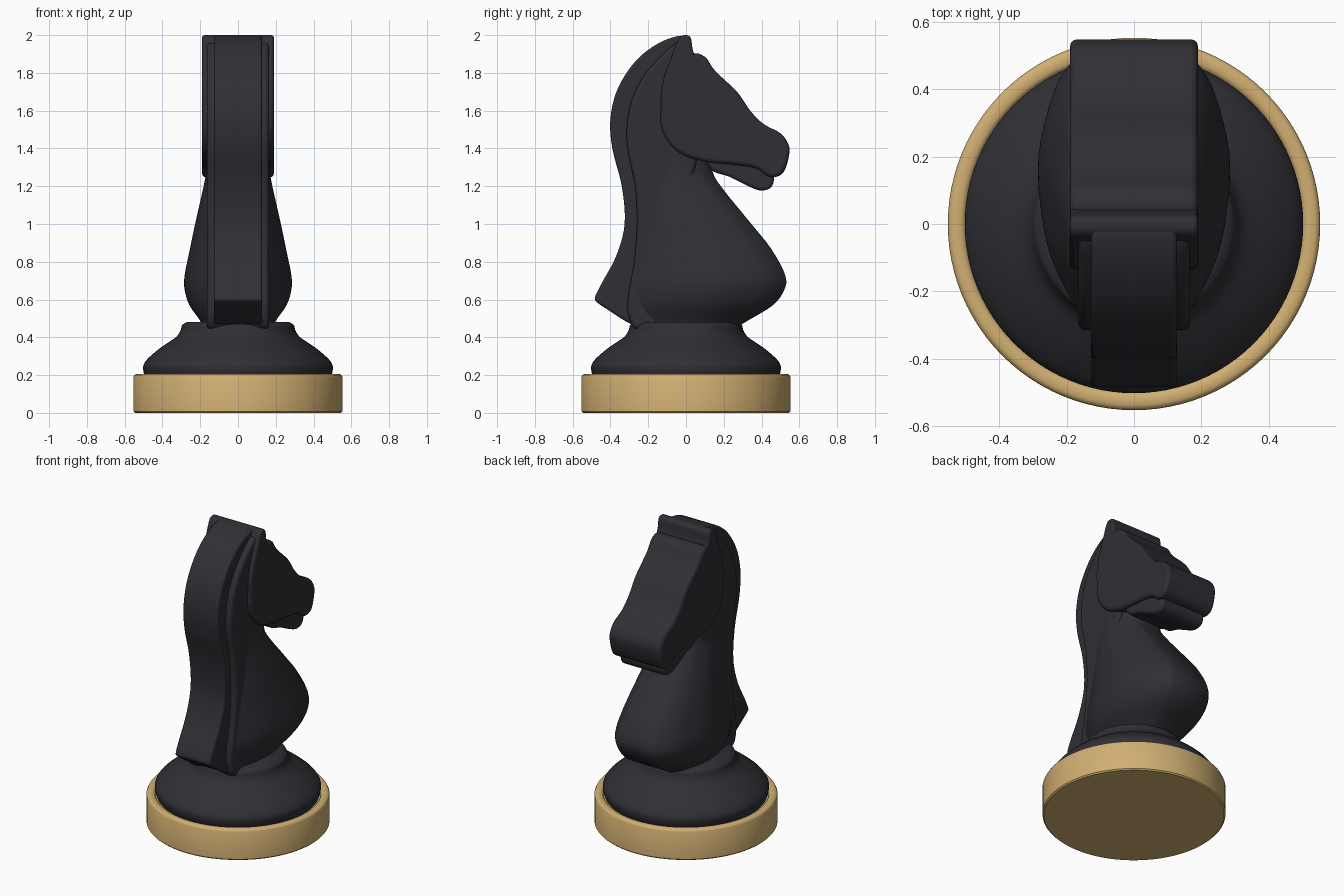
import bpy, bmesh, math
from mathutils import Vector

if "Cube" in bpy.data.objects:
    bpy.data.objects.remove(bpy.data.objects["Cube"])


def material(name, rgb):
    m = bpy.data.materials.new(name)
    m.diffuse_color = (*rgb, 1)
    m.use_nodes = True
    m.node_tree.nodes["Principled BSDF"].inputs["Base Color"].default_value = m.diffuse_color
    return m


BLACK = material("charcoal black", (0.028, 0.028, 0.035))
GOLD = material("pale gold", (0.64, 0.43, 0.17))


def spline(pts, n=5, closed=True):
    """Catmull-Rom curve through 2D points."""
    p = [Vector(q) for q in pts]
    k = len(p)
    at = (lambda i: p[i % k]) if closed else (lambda i: p[max(0, min(k - 1, i))])
    out = []
    for i in range(k if closed else k - 1):
        a, b, c, d = at(i - 1), at(i), at(i + 1), at(i + 2)
        for j in range(n):
            t = j / n
            out.append(0.5 * (2 * b + (c - a) * t + (2 * a - 5 * b + 4 * c - d) * t * t
                              + (3 * b - a - 3 * c + d) * t ** 3))
    if not closed:
        out.append(p[-1])
    return out


def finish(name, bm, mat, angle=40, bevel=0):
    bmesh.ops.recalc_face_normals(bm, faces=bm.faces[:])
    me = bpy.data.meshes.new(name)
    bm.to_mesh(me)
    bm.free()
    me.materials.append(mat)
    ob = bpy.data.objects.new(name, me)
    bpy.context.collection.objects.link(ob)
    if bevel:
        b = ob.modifiers.new("soft edges", "BEVEL")
        b.width, b.segments, b.limit_method = bevel, 3, "ANGLE"
        b.angle_limit = math.radians(60)
    bpy.ops.object.select_all(action="DESELECT")
    ob.select_set(True)
    bpy.context.view_layer.objects.active = ob
    bpy.ops.object.shade_smooth_by_angle(angle=math.radians(angle))
    return ob


def slab(name, pts, half, bevel=0.02):
    """Side profile (y, z) extruded across x."""
    bm = bmesh.new()
    f = bm.faces.new([bm.verts.new((-half, q.x, q.y)) for q in spline(pts)])
    g = bmesh.ops.extrude_face_region(bm, geom=[f])
    bmesh.ops.translate(bm, vec=(2 * half, 0, 0),
                        verts=[v for v in g["geom"] if isinstance(v, bmesh.types.BMVert)])
    return finish(name, bm, BLACK, 40, bevel)


def loft(name, rings, mat, angle=40):
    bm = bmesh.new()
    vs = [[bm.verts.new(c) for c in r] for r in rings]
    n = len(vs[0])
    for a, b in zip(vs, vs[1:]):
        for i in range(n):
            bm.faces.new((a[i], a[(i + 1) % n], b[(i + 1) % n], b[i]))
    bm.faces.new(vs[0])
    bm.faces.new(vs[-1])
    return finish(name, bm, mat, angle)


def lathe(name, prof, mat, n=96):
    return loft(name, [[(r * math.cos(2 * math.pi * i / n), r * math.sin(2 * math.pi * i / n), z)
                        for i in range(n)] for r, z in prof], mat)


# round base and foot
lathe("base_disc", [(0.545, 0), (0.553, 0.008), (0.553, 0.19), (0.548, 0.2), (0.538, 0.205),
                    (0.515, 0.205), (0.505, 0.2), (0.5, 0.19)], GOLD)
lathe("foot", [(0.49, 0.19), (0.5, 0.215)] + [tuple(q) for q in spline(
    [(0.502, 0.23), (0.5, 0.255), (0.475, 0.29), (0.41, 0.345), (0.33, 0.4), (0.305, 0.435),
     (0.295, 0.465), (0.27, 0.482)], 4, False)], BLACK)

# chest and neck: sections given as (z, back y, front y, half width)
secs = [(0.46, -0.26, 0.28, 0.19), (0.49, -0.27, 0.33, 0.2), (0.57, -0.28, 0.46, 0.255),
        (0.65, -0.28, 0.52, 0.28), (0.73, -0.27, 0.525, 0.28), (0.87, -0.26, 0.45, 0.252),
        (1.02, -0.25, 0.33, 0.221), (1.18, -0.25, 0.2, 0.185), (1.28, -0.25, 0.14, 0.168),
        (1.45, -0.24, 0.12, 0.16)]
shape = spline([(0, 0.55), (0.2, 0.85), (0.38, 0.97), (0.6, 1), (0.83, 0.84), (0.94, 0.65), (1, 0.47)],
               4, False)
steps = []
for a, b in zip(secs, secs[1:]):
    i = secs.index(a)
    p0, p3 = secs[max(i - 1, 0)], secs[min(i + 2, len(secs) - 1)]
    for j in range(4):
        t = j / 4
        steps.append([0.5 * (2 * q + (r - p) * t + (2 * p - 5 * q + 4 * r - s) * t * t
                             + (3 * q - p - 3 * r + s) * t ** 3)
                      for p, q, r, s in zip(p0, a, b, p3)])
steps.append(secs[-1])
rings = []
for z, yb, yf, w in steps:
    side = [(w * k, yb + (yf - yb) * t, z) for t, k in shape]
    rings.append(side + [(-x, y, zz) for x, y, zz in reversed(side)])
loft("chest_and_neck", rings, BLACK, 50)

# mane: narrow outer strip and wider inner layer
slab("mane", [(-0.482, 0.61), (-0.45, 0.68), (-0.37, 0.83), (-0.325, 1.0), (-0.34, 1.2),
              (-0.39, 1.4), (-0.4, 1.56), (-0.36, 1.72), (-0.26, 1.87), (-0.13, 1.965),
              (-0.01, 1.995), (0.0, 1.92), (-0.1, 1.7), (-0.18, 1.45), (-0.2, 1.0),
              (-0.2, 0.6), (-0.24, 0.47), (-0.3, 0.475), (-0.42, 0.55), (-0.47, 0.585)], 0.128, 0.025)
slab("mane_inner_layer", [(-0.28, 0.455), (-0.31, 0.58), (-0.275, 0.8), (-0.26, 1.0),
                          (-0.27, 1.2), (-0.31, 1.4), (-0.31, 1.55), (-0.27, 1.7),
                          (-0.18, 1.84), (-0.03, 1.965), (0.02, 1.85), (0.05, 1.6),
                          (0.05, 1.3), (-0.1, 0.9), (-0.14, 0.5), (-0.2, 0.455)], 0.165, 0.02)

# ears, head and lower jaw
slab("ears", [(-0.035, 1.985), (0.0, 2.0), (0.025, 1.985), (0.034, 1.93), (0.05, 1.85),
              (0.02, 1.7), (-0.08, 1.6), (-0.13, 1.62), (-0.12, 1.76), (-0.07, 1.9)], 0.19, 0.012)
slab("head", [(0.03, 1.9), (0.1, 1.885), (0.155, 1.81), (0.27, 1.7), (0.34, 1.6), (0.41, 1.53),
              (0.5, 1.48), (0.543, 1.42), (0.545, 1.36), (0.52, 1.28), (0.48, 1.25),
              (0.43, 1.255), (0.37, 1.295), (0.25, 1.315), (0.1, 1.33), (-0.03, 1.375),
              (-0.11, 1.46), (-0.135, 1.56), (-0.12, 1.69), (-0.06, 1.82)], 0.19, 0.02)
slab("lower_jaw", [(0.1, 1.4), (0.3, 1.38), (0.44, 1.3), (0.465, 1.235), (0.445, 1.19),
                   (0.39, 1.178), (0.32, 1.205), (0.23, 1.25), (0.13, 1.29)], 0.165, 0.018)
